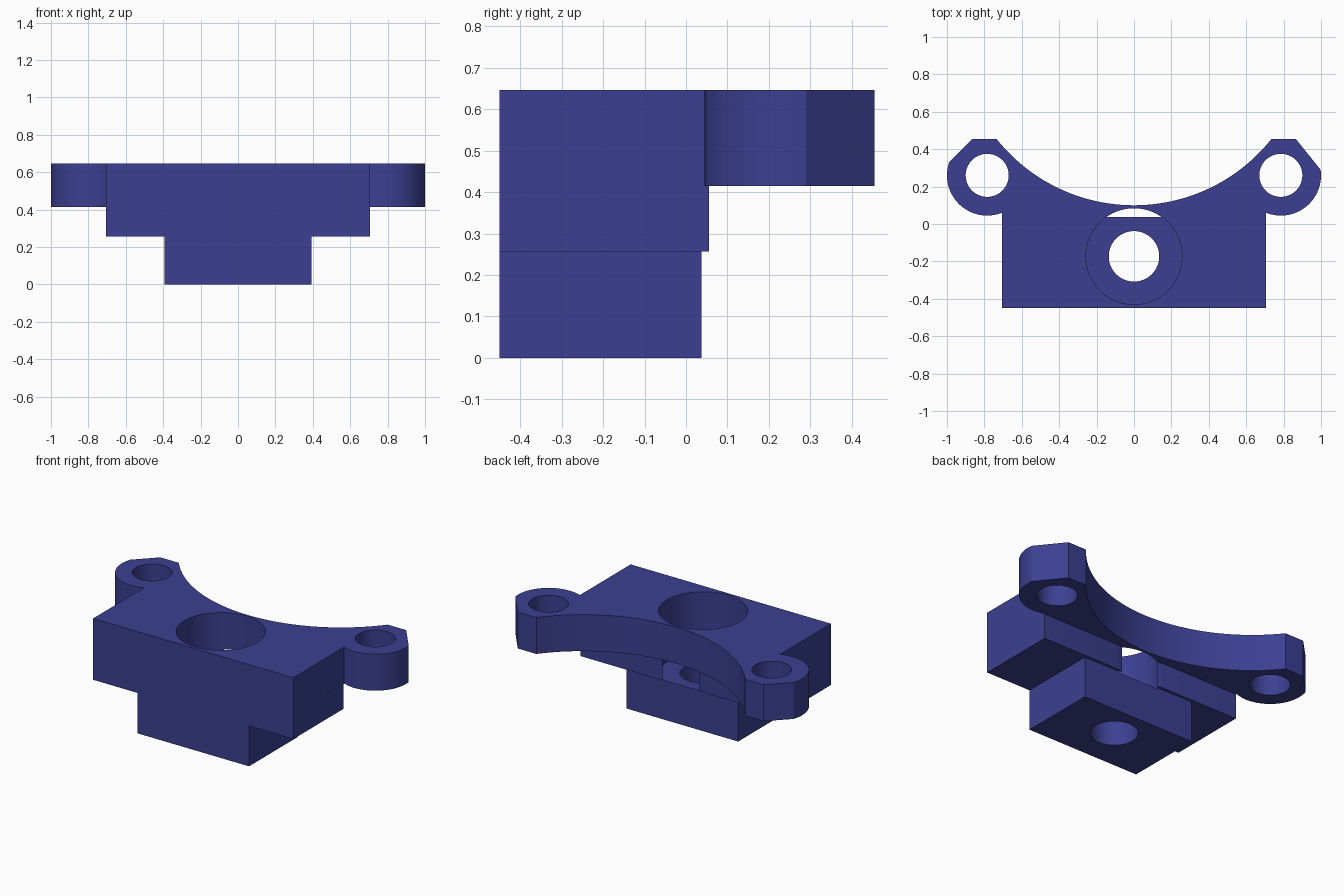
import bpy, bmesh, math

if "Cube" in bpy.data.objects:
    bpy.data.objects.remove(bpy.data.objects["Cube"])

# Main dimensions
FRONT, TOP, EAR_Z, STEP_Z = -0.45, 0.647, 0.415, 0.257
SADDLE_Y, SADDLE_R = 1.038, 0.938       # centre and radius of the curved back
EAR_X, EAR_Y, EAR_R = 0.785, 0.26, 0.215
BORE_Y = -0.173

blue = bpy.data.materials.new("dark_blue")
blue.diffuse_color = (0.044, 0.051, 0.285, 1)
blue.use_nodes = True
blue.node_tree.nodes["Principled BSDF"].inputs["Base Color"].default_value = blue.diffuse_color


def prism(name, outline, z0, z1):
    """Extrude a closed xy outline from z0 to z1."""
    bm = bmesh.new()
    face = bm.faces.new([bm.verts.new((x, y, z0)) for x, y in outline])
    ext = bmesh.ops.extrude_face_region(bm, geom=[face])
    verts = [v for v in ext["geom"] if isinstance(v, bmesh.types.BMVert)]
    bmesh.ops.translate(bm, vec=(0, 0, z1 - z0), verts=verts)
    bmesh.ops.recalc_face_normals(bm, faces=bm.faces)
    mesh = bpy.data.meshes.new(name)
    bm.to_mesh(mesh)
    bm.free()
    mesh.materials.append(blue)
    obj = bpy.data.objects.new(name, mesh)
    bpy.context.collection.objects.link(obj)
    return obj


def arc(cx, cy, r, a0, a1, n):
    """Points on an arc, angles in degrees, both ends included."""
    angles = [math.radians(a0 + (a1 - a0) * i / n) for i in range(n + 1)]
    return [(cx + r * math.cos(a), cy + r * math.sin(a)) for a in angles]


def disc(x, y, r, n=64):
    return arc(x, y, r, 0, 360, n)[:-1]


def combine(target, other, operation):
    mod = target.modifiers.new(operation.lower(), "BOOLEAN")
    mod.operation, mod.solver, mod.object = operation, "EXACT", other
    bpy.context.view_layer.objects.active = target
    bpy.ops.object.modifier_apply(modifier=mod.name)
    bpy.data.objects.remove(other, do_unlink=True)


def ear_side(chamfer_angle):
    """Flat tip, chamfer, rounded ear and block side, from back to front."""
    return ([(0.735, 0.455), (0.865, 0.455)]
            + arc(EAR_X, EAR_Y, EAR_R, chamfer_angle, -112, 28)
            + [(0.705, FRONT)])


# Upper body with two ears and the curved back
half = math.degrees(math.asin(0.735 / SADDLE_R))
saddle = arc(0, SADDLE_Y, SADDLE_R, 270 - half, 270 + half, 56)[1:-1]
right = ear_side(8)
left = [(-x, y) for x, y in reversed(ear_side(19))]
bracket = prism("mounting_bracket", saddle + right + left, EAR_Z, TOP)

# Middle block with a shallow clearance arc in its back
relief = math.degrees(math.asin(0.173))
middle = [(-0.705, FRONT), (-0.705, 0.055)]
middle += arc(0, SADDLE_Y, 0.998, 270 - relief, 270 + relief, 16)
middle += [(0.705, 0.055), (0.705, FRONT)]
combine(bracket, prism("middle_block", middle, STEP_Z, EAR_Z), "UNION")

# Narrow foot block
foot = [(-0.393, FRONT), (0.393, FRONT), (0.393, 0.037), (-0.393, 0.037)]
combine(bracket, prism("foot_block", foot, 0, STEP_Z), "UNION")

# Wide bore, through hole and ear holes
combine(bracket, prism("bore", disc(0, BORE_Y, 0.257, 96), 0.25, 0.8), "DIFFERENCE")
combine(bracket, prism("through_hole", disc(0, BORE_Y, 0.135), -0.1, 0.4), "DIFFERENCE")
for side in (-1, 1):
    hole = prism("ear_hole", disc(side * EAR_X, EAR_Y, 0.115), 0.3, 0.8)
    combine(bracket, hole, "DIFFERENCE")

# Smooth curved walls, keep edges crisp
bpy.ops.object.select_all(action="DESELECT")
bracket.select_set(True)
bpy.context.view_layer.objects.active = bracket
bpy.ops.object.shade_smooth_by_angle(angle=math.radians(25))
